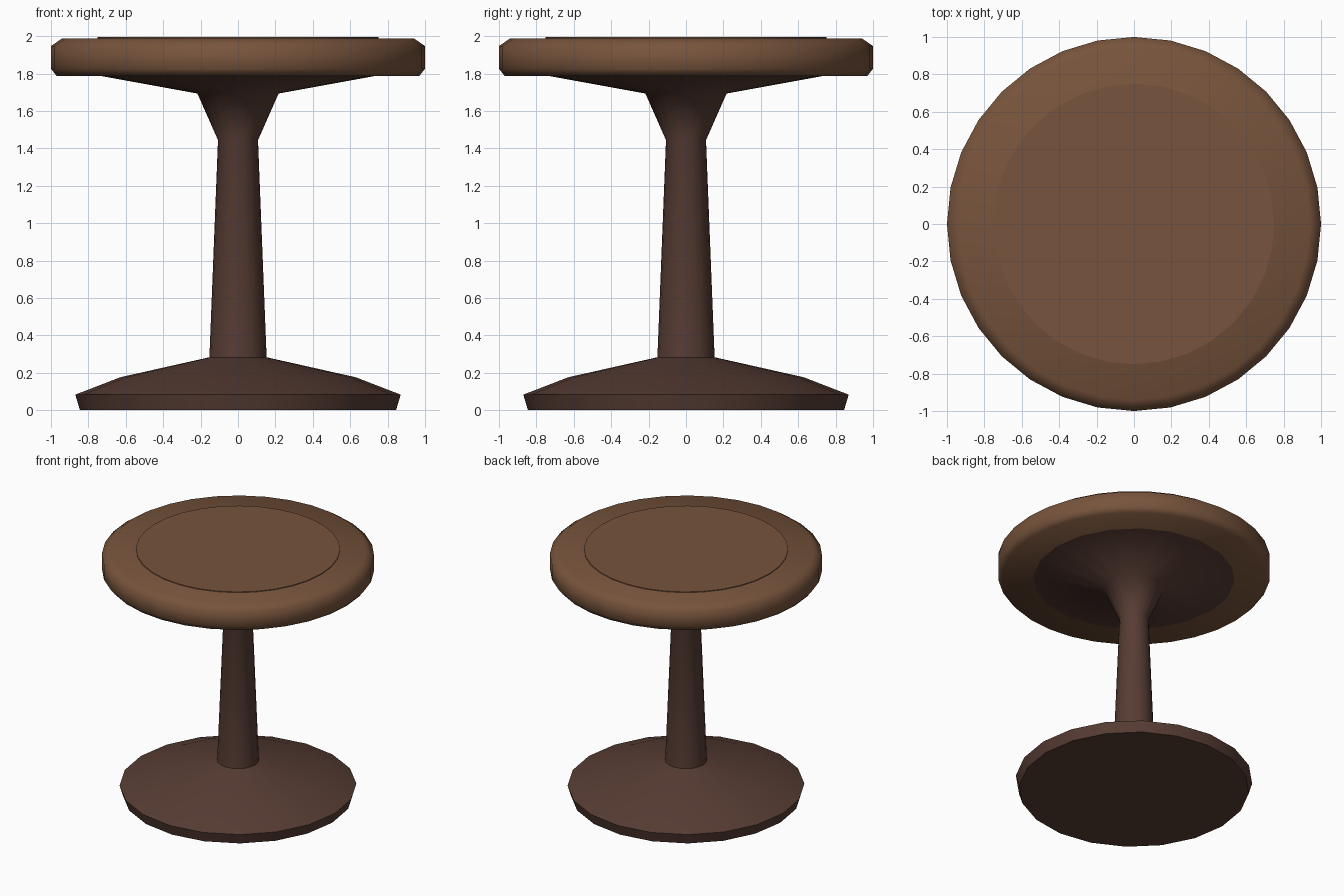
import bpy, bmesh, math

if "Cube" in bpy.data.objects:
    bpy.data.objects.remove(bpy.data.objects["Cube"])


def material(name, rgb):
    m = bpy.data.materials.new(name)
    m.diffuse_color = (*rgb, 1)
    m.use_nodes = True
    m.node_tree.nodes["Principled BSDF"].inputs["Base Color"].default_value = m.diffuse_color
    return m


def lathe(name, profile, sides, mat, angle):
    """Closed solid turned around z from (radius, height) points, bottom to top."""
    bm = bmesh.new()
    rings = [[bm.verts.new((r * math.cos(2 * math.pi * i / sides),
                            r * math.sin(2 * math.pi * i / sides), z))
              for i in range(sides)] for r, z in profile]
    for low, high in zip(rings, rings[1:]):
        for i in range(sides):
            j = (i + 1) % sides
            bm.faces.new((low[i], low[j], high[j], high[i]))
    bm.faces.new(rings[0][::-1])
    bm.faces.new(rings[-1])
    mesh = bpy.data.meshes.new(name)
    bm.to_mesh(mesh)
    bm.free()
    mesh.materials.append(mat)
    obj = bpy.data.objects.new(name, mesh)
    bpy.context.collection.objects.link(obj)
    bpy.ops.object.select_all(action='DESELECT')
    obj.select_set(True)
    bpy.context.view_layer.objects.active = obj
    bpy.ops.object.shade_smooth_by_angle(angle=math.radians(angle))
    return obj


top_wood = material("top_wood", (0.185, 0.088, 0.045))
dark_wood = material("dark_wood", (0.095, 0.046, 0.034))

# Foot, stem and flared support turned as one piece
lathe("pedestal", [(0.845, 0), (0.87, 0.083), (0.63, 0.176), (0.153, 0.283),
                   (0.107, 1.444), (0.217, 1.693), (0.75, 1.79)], 20, dark_wood, 70)

# Round table top with bevelled rim
lathe("table_top", [(0.97, 1.788), (1.0, 1.825), (1.0, 1.947), (0.94, 1.988)],
      32, top_wood, 62)

# Slightly raised centre panel
lathe("centre_panel", [(0.75, 1.98), (0.75, 1.994)], 32, top_wood, 30)
